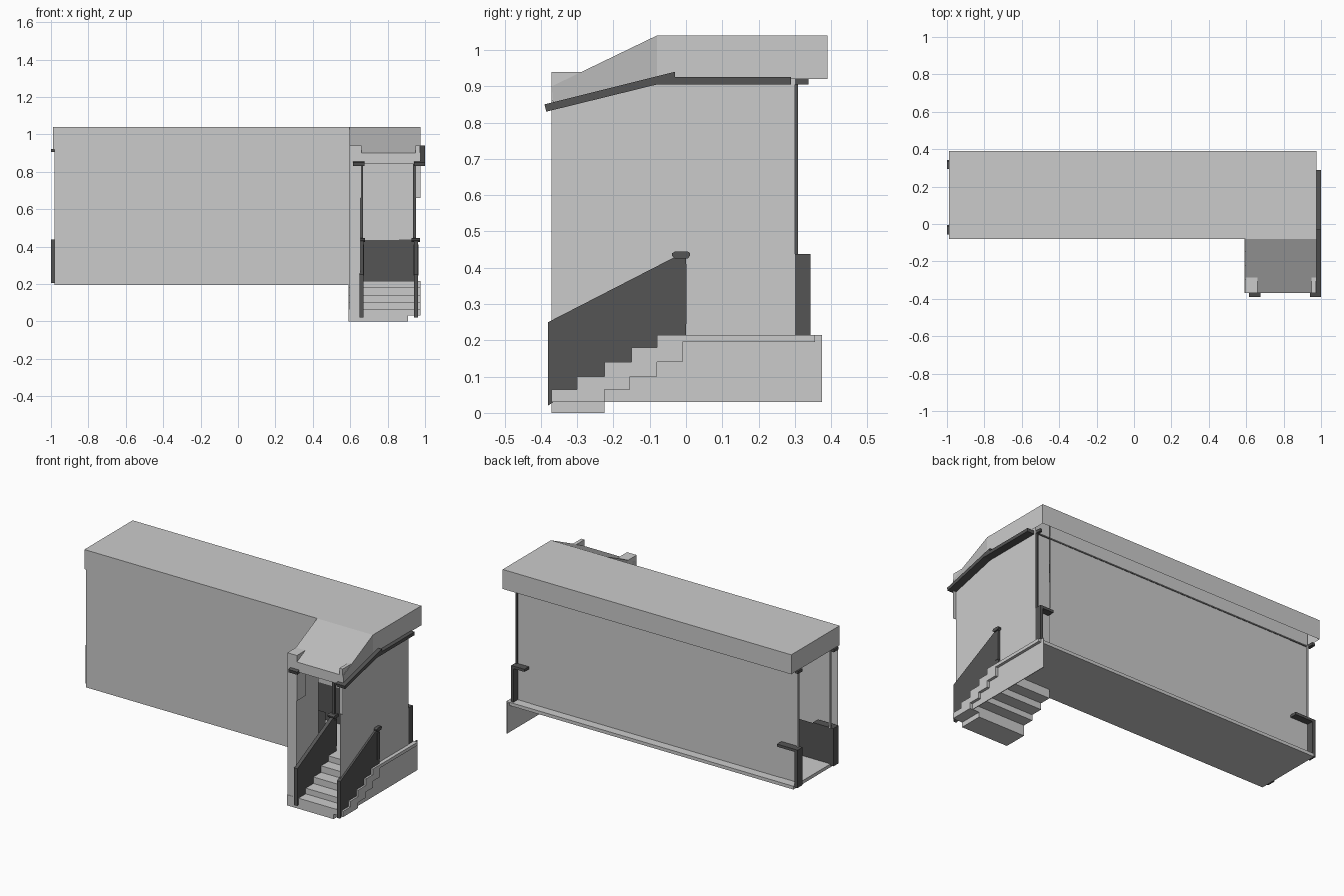
import bpy, bmesh

if "Cube" in bpy.data.objects:
    bpy.data.objects.remove(bpy.data.objects["Cube"])


def material(name, v):
    m = bpy.data.materials.new(name)
    m.diffuse_color = (v, v, v, 1)
    m.use_nodes = True
    m.node_tree.nodes["Principled BSDF"].inputs["Base Color"].default_value = m.diffuse_color
    return m


dark = material("dark_trim", 0.09)
mid = material("porch_roof_grey", 0.5)


def finish(name, bm, mat=None, fix=True):
    if fix:
        bmesh.ops.recalc_face_normals(bm, faces=bm.faces)
    me = bpy.data.meshes.new(name)
    bm.to_mesh(me)
    bm.free()
    ob = bpy.data.objects.new(name, me)
    bpy.context.collection.objects.link(ob)
    if mat:
        me.materials.append(mat)
    return ob


def extrude_x(name, pts, x0, x1, mat=None, open_bottom=False):
    """Extrude a (y, z) profile from x0 to x1."""
    bm = bmesh.new()
    f = bm.faces.new([bm.verts.new((x0, y, z)) for y, z in pts])
    r = bmesh.ops.extrude_face_region(bm, geom=[f])
    for v in r["geom"]:
        if isinstance(v, bmesh.types.BMVert):
            v.co.x = x1
    bmesh.ops.recalc_face_normals(bm, faces=bm.faces)
    if open_bottom:
        down = [f for f in bm.faces if f.normal.z < -0.9]
        bmesh.ops.delete(bm, geom=down, context="FACES")
    return finish(name, bm, mat, fix=False)


def box(name, x0, x1, y0, y1, z0, z1, mat=None, open_bottom=False):
    return extrude_x(name, [(y0, z0), (y1, z0), (y1, z1), (y0, z1)], x0, x1, mat, open_bottom)


def sheet(name, pts, mat=None):
    """One-sided panel, facing the side its corners run anticlockwise on."""
    bm = bmesh.new()
    bm.faces.new([bm.verts.new(p) for p in pts])
    return finish(name, bm, mat, fix=False)


def wall_y(name, x0, x1, y, z0, z1, front=True, mat=None):
    a, b = (x0, x1) if front else (x1, x0)
    return sheet(name, [(a, y, z0), (b, y, z0), (b, y, z1), (a, y, z1)], mat)


# Hollow roof of the long corridor with a ceiling, and the sloped porch roof
box("corridor_roof", -0.99, 0.975, -0.08, 0.39, 0.92, 1.04, open_bottom=True)
sheet("ceiling", [(-0.98, -0.08, 0.925), (-0.98, 0.3, 0.925), (0.95, 0.3, 0.925), (0.95, -0.08, 0.925)])
extrude_x("porch_roof", [(-0.365, 0.84), (-0.37, 0.9), (-0.08, 1.04), (-0.08, 0.92)], 0.595, 0.975, mid)
wall_y("porch_fascia", 0.595, 0.975, -0.37, 0.84, 0.9)
box("porch_corner_block_left", 0.595, 0.66, -0.37, -0.28, 0.66, 0.94)
box("porch_corner_block_right", 0.95, 0.972, -0.37, -0.28, 0.86, 0.94)
wall_y("porch_corner_face_right", 0.95, 0.975, -0.37, 0.66, 0.86)

# Thin outward-facing wall panels
wall_y("front_wall", -0.98, 0.595, -0.08, 0.2, 0.93)
for i, (xa, xb) in enumerate([(-0.98, -0.85), (-0.85, 0.85), (0.85, 0.95)]):
    wall_y("back_wall_%d" % i, xa, xb, 0.3 + (0.002 if i == 1 else 0), 0.21, 1.03, front=False)
sheet("right_wall", [(0.952, -0.37, 0.06), (0.952, 0.30, 0.2), (0.952, 0.30, 0.95),
                     (0.952, -0.08, 0.95), (0.952, -0.37, 0.88)])
sheet("porch_left_wall_inner", [(0.605, -0.08, 0.2), (0.605, -0.08, 0.93), (0.605, -0.37, 0.88), (0.605, -0.37, 0.06)][::-1])
sheet("porch_left_wall_outer", [(0.595, -0.08, 0.2), (0.595, -0.08, 0.93), (0.595, -0.37, 0.88), (0.595, -0.37, 0.06)])
wall_y("porch_left_pilaster", 0.595, 0.655, -0.368, 0.03, 0.66)

# Floor slab
box("corridor_floor", -0.98, 0.975, -0.08, 0.355, 0.195, 0.215)

# Stairs: stepped top and stepped underside
ys = [-0.37, -0.3, -0.225, -0.15, -0.08]
zs = [0.065, 0.1, 0.14, 0.18, 0.215]
tops = []
for i in range(5):
    tops += [(ys[i], zs[i]), (ys[i + 1] if i < 4 else 0.0, zs[i])]
under = [(0.0, 0.195), (-0.01, 0.195), (-0.01, 0.14), (-0.08, 0.14), (-0.08, 0.1),
         (-0.155, 0.1), (-0.155, 0.065), (-0.225, 0.065), (-0.225, 0.03), (-0.37, 0.03)]
extrude_x("stairs", tops + under, 0.592, 0.975)
box("bottom_step_base", 0.592, 0.91, -0.37, -0.225, 0.0, 0.03)

# Skirt board set back below the stairs
skirt = tops[:-1] + [(0.355, 0.215), (0.375, 0.215), (0.375, 0.03), (-0.37, 0.03)]
extrude_x("stair_skirt_right", skirt, 0.954, 0.958)

# Solid stair balustrades, newels and roof-edge rails on both porch sides
panel = [(-0.38, 0.02), (-0.38, 0.25), (-0.03, 0.43), (0.0, 0.43), (0.0, 0.215)] + tops[::-1][1:] + [(-0.365, 0.03)]
rail = [(-0.385, 0.83), (-0.39, 0.85), (-0.03, 0.94), (-0.03, 0.925), (0.29, 0.925), (0.29, 0.905), (-0.08, 0.905)]
for side, xc, xp, r0, r1 in (("left", 0.66, 0.66, 0.615, 0.675), ("right", 0.952, 0.943, 0.94, 1.0)):
    extrude_x("stair_balustrade_" + side, panel, xc - 0.011, xc + 0.011, dark)
    box("newel_" + side, xc - 0.014, xc + 0.014, -0.022, 0.001, 0.245, 0.41, dark)
    extrude_x("newel_cap_" + side, [(-0.03, 0.425), (-0.038, 0.433), (-0.038, 0.44), (-0.03, 0.445),
                                    (0.005, 0.445), (0.011, 0.44), (0.011, 0.433), (0.005, 0.425)],
              xc - 0.025, xc + 0.02, dark)
    box("porch_post_" + side, xp - 0.008, xp + 0.008, -0.016, 0.0, 0.43, 0.92, dark)
    extrude_x("roof_edge_rail_" + side, rail, r0, r1, dark)

# Low inner panels along the corridor
wall_y("low_panel_back", -0.98, 0.95, 0.299, 0.215, 0.435, True, dark)
wall_y("low_panel_front", -0.98, 0.6, -0.005, 0.215, 0.435, False, dark)
box("low_panel_moulding", 0.67, 0.88, 0.294, 0.298, 0.245, 0.41, dark)

# Short ledges, low caps and head brackets at the corridor ends
for side, y0, y1 in (("front", -0.055, -0.005), ("back", 0.295, 0.343)):
    ends = [("left", -1.0, -0.98, -0.86)] + ([("right", 0.95, 0.935, 0.86)] if side == "back" else [])
    for end, xo, xi, xl in ends:
        tag = side + "_" + end
        box("low_end_cap_" + tag, min(xo, xi), max(xo, xi), y0, y1, 0.205, 0.435, dark)
        box("low_ledge_" + tag, min(xo, xl), max(xo, xl), y0, y1, 0.422, 0.438, dark)
        box("head_bracket_" + tag, min(xo, xi), max(xo, xi), y0, y1 - 0.005, 0.905, 0.922, dark)
        x = -0.976 if end == "left" else 0.94
        yi = 0.303 if side == "back" else -0.01
        box("end_post_" + tag, x - 0.005, x + 0.005, yi - 0.005, yi + 0.005, 0.43, 0.915, dark if end == "right" else None)
box("back_head_moulding", -0.97, 0.94, 0.299, 0.304, 0.905, 0.915, dark)
